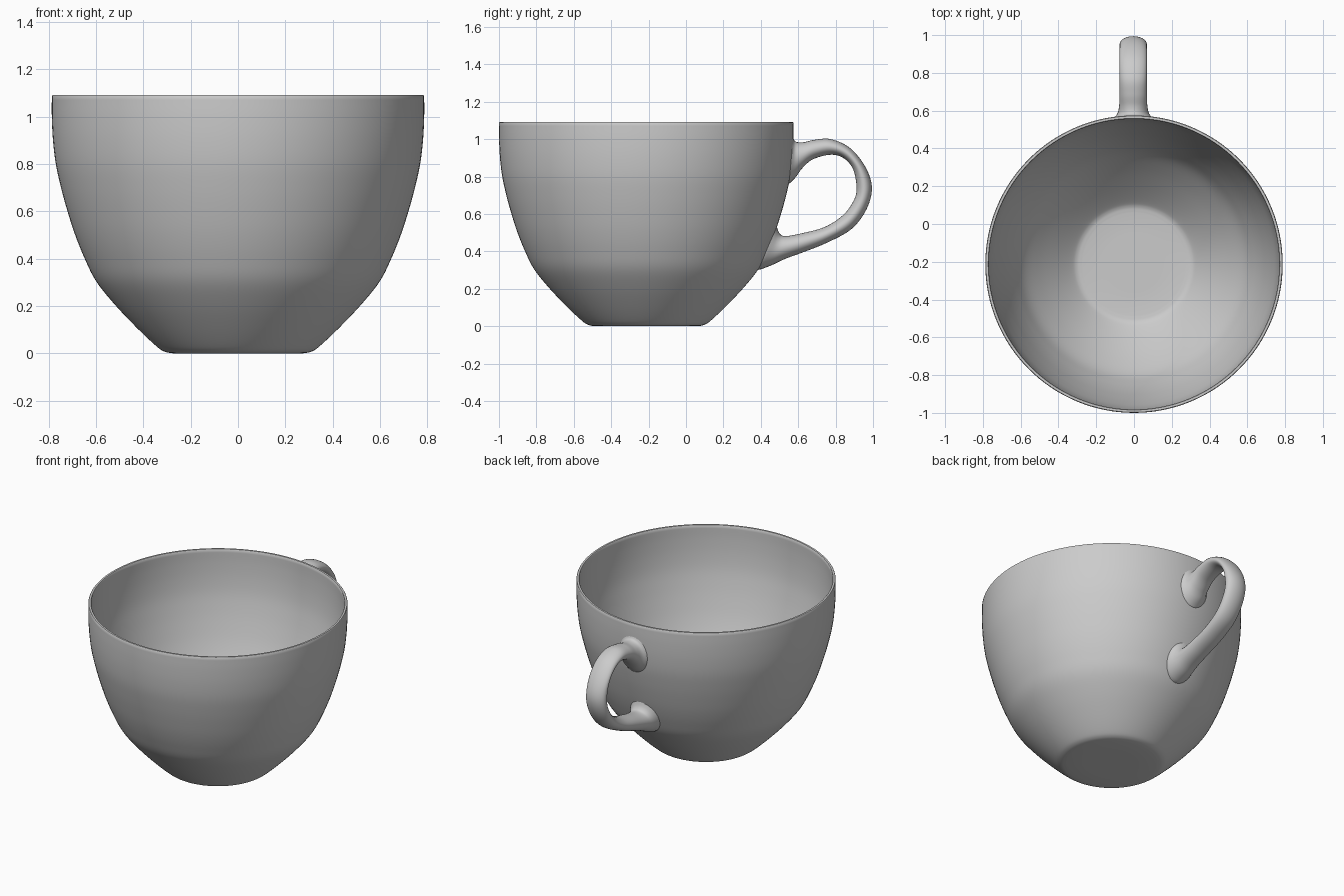
import bpy, bmesh, math
from mathutils import Vector

if "Cube" in bpy.data.objects:
    bpy.data.objects.remove(bpy.data.objects["Cube"], do_unlink=True)

CUP_Y = -0.2125   # cup axis
WALL = 0.018      # wall thickness

glaze = bpy.data.materials.new("grey_glaze")
glaze.use_nodes = True
grey = (0.6, 0.6, 0.6, 1)
glaze.diffuse_color = grey
glaze.node_tree.nodes["Principled BSDF"].inputs["Base Color"].default_value = grey


def smooth_path(points, steps):
    """Catmull-Rom through points of any dimension."""
    pts = [Vector(p) for p in points]
    ext = [2 * pts[0] - pts[1]] + pts + [2 * pts[-1] - pts[-2]]
    out = []
    for a, b, c, d in zip(ext, ext[1:], ext[2:], ext[3:]):
        for i in range(steps):
            t = i / steps
            out.append(0.5 * (2 * b + (c - a) * t + (2 * a - 5 * b + 4 * c - d) * t * t
                              + (3 * b - a - 3 * c + d) * t ** 3))
    return out + [pts[-1]]


def loft(name, rings, angle):
    """Skin closed rings of equal length and cap both ends."""
    bm = bmesh.new()
    loops = [[bm.verts.new(co) for co in ring] for ring in rings]
    n = len(loops[0])
    for a, b in zip(loops, loops[1:]):
        for i in range(n):
            j = (i + 1) % n
            bm.faces.new((a[i], a[j], b[j], b[i]))
    bm.faces.new(loops[0])
    bm.faces.new(loops[-1])
    bmesh.ops.recalc_face_normals(bm, faces=bm.faces[:])
    mesh = bpy.data.meshes.new(name)
    bm.to_mesh(mesh)
    bm.free()
    obj = bpy.data.objects.new(name, mesh)
    bpy.context.collection.objects.link(obj)
    mesh.materials.append(glaze)
    bpy.ops.object.select_all(action='DESELECT')
    obj.select_set(True)
    bpy.context.view_layer.objects.active = obj
    bpy.ops.object.shade_smooth_by_angle(angle=math.radians(angle))
    return obj


# Cup: outer profile (radius, height), then an inward offset for the inside
outer = smooth_path([(0.275, 0), (0.31, 0.007), (0.345, 0.03), (0.425, 0.105), (0.52, 0.205),
                     (0.60, 0.305), (0.65, 0.405), (0.69, 0.505), (0.722, 0.605), (0.748, 0.7),
                     (0.77, 0.8), (0.782, 0.9), (0.787, 1.0), (0.787, 1.088)], 5)
inner = []
for i, p in enumerate(outer):
    d = (outer[min(i + 1, len(outer) - 1)] - outer[max(i - 1, 0)]).normalized()
    inner.append(p + WALL * Vector((-d.y, d.x)))
rim = [Vector((0.784, 1.092)), Vector((0.772, 1.092))]
floor = [Vector((0.15, WALL))]
profile = [Vector((0.15, 0))] + outer + rim + inner[::-1] + floor
SIDES = 128
loft("cup_body", [[(p.x * math.cos(a), CUP_Y + p.x * math.sin(a), p.y)
                   for a in (math.tau * k / SIDES for k in range(SIDES))]
                  for p in profile], 50)


def cup_radius(z):
    for a, b in zip(outer, outer[1:]):
        if a.y <= z <= b.y:
            return a.x + (b.x - a.x) * (z - a.y) / max(b.y - a.y, 1e-6)
    return outer[-1].x


# Handle: stations of inner y, inner z, outer y, outer z, half width
stations = smooth_path([
    (0.545, 0.755, 0.57, 1.015, 0.105), (0.585, 0.795, 0.585, 0.988, 0.084),
    (0.622, 0.845, 0.625, 0.983, 0.075), (0.68, 0.893, 0.69, 0.997, 0.072),
    (0.775, 0.917, 0.775, 1.0, 0.072), (0.845, 0.897, 0.878, 0.952, 0.072),
    (0.895, 0.835, 0.96, 0.85, 0.072), (0.912, 0.73, 0.994, 0.74, 0.072),
    (0.89, 0.66, 0.965, 0.625, 0.072), (0.835, 0.59, 0.885, 0.52, 0.072),
    (0.74, 0.53, 0.755, 0.447, 0.072), (0.62, 0.497, 0.625, 0.395, 0.073),
    (0.53, 0.482, 0.53, 0.36, 0.077), (0.498, 0.50, 0.46, 0.327, 0.085),
    (0.48, 0.555, 0.39, 0.30, 0.105)], 7)
rings = []
for k, (iy, iz, oy, oz, w) in enumerate(stations):
    ring = []
    for s in range(28):
        a = math.tau * s / 28
        t = 0.5 + 0.5 * math.cos(a)
        x, y, z = w * math.sin(a), iy + (oy - iy) * t, iz + (oz - iz) * t
        # Keep the handle from breaking through the inside of the wall
        wall = CUP_Y + math.sqrt(cup_radius(z) ** 2 - x * x) - 0.008
        y = wall if k in (0, len(stations) - 1) else max(y, wall)
        ring.append((x - 0.004, y, z))
    rings.append(ring)
loft("handle", rings, 60)
